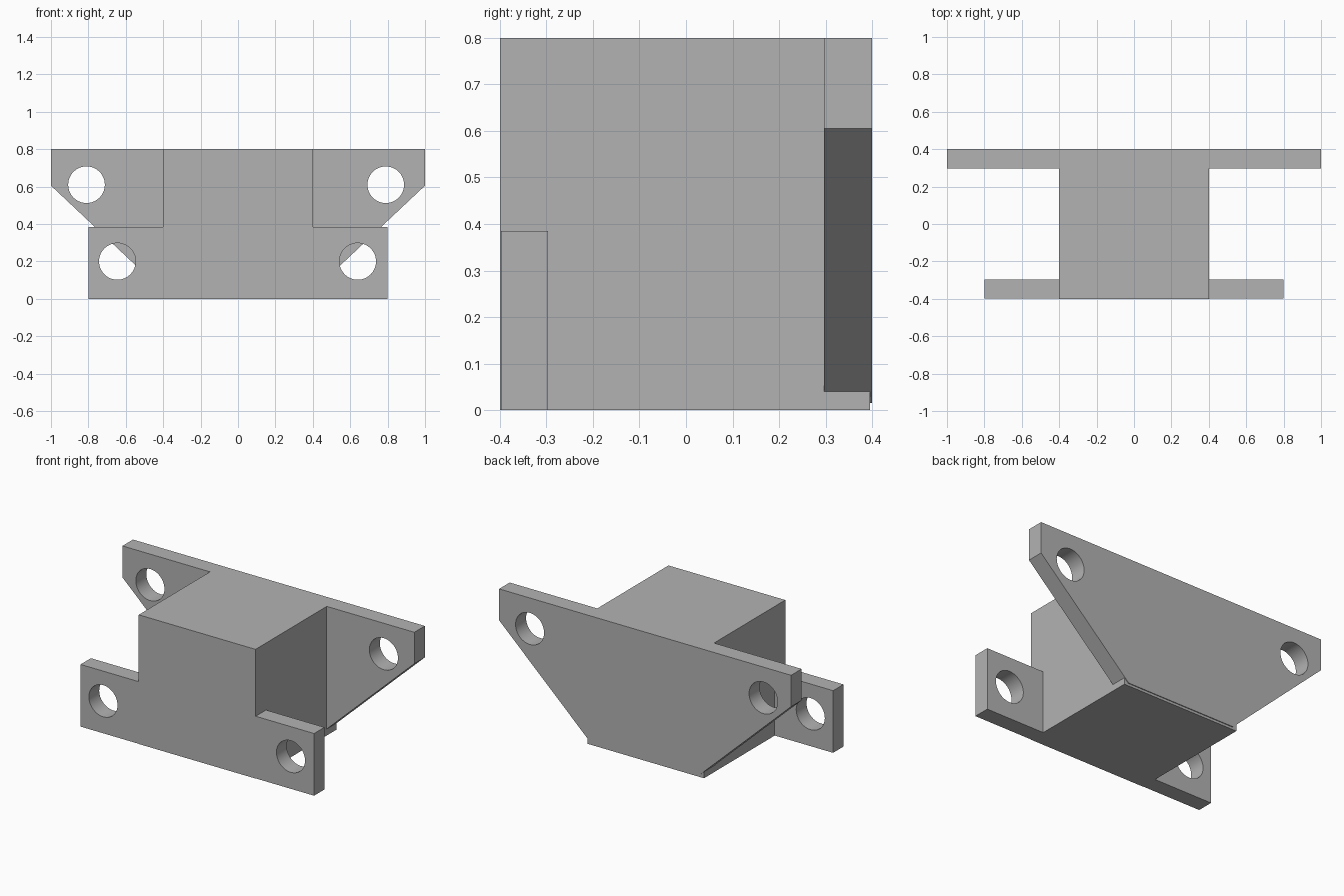
import bpy, bmesh, math

cube = bpy.data.objects.get("Cube")
if cube:
    bpy.data.objects.remove(cube, do_unlink=True)

grey = bpy.data.materials.new("plain grey")
grey.use_nodes = True
colour = (0.45, 0.45, 0.45, 1)
grey.diffuse_color = colour
grey.node_tree.nodes["Principled BSDF"].inputs["Base Color"].default_value = colour


def slab(name, outline, y0, y1):
    """Extrude an x-z outline from y0 to y1."""
    bm = bmesh.new()
    face = bm.faces.new([bm.verts.new((x, y0, z)) for x, z in outline])
    grown = bmesh.ops.extrude_face_region(bm, geom=[face])["geom"]
    moved = [v for v in grown if isinstance(v, bmesh.types.BMVert)]
    bmesh.ops.translate(bm, verts=moved, vec=(0, y1 - y0, 0))
    bmesh.ops.recalc_face_normals(bm, faces=bm.faces)
    mesh = bpy.data.meshes.new(name)
    bm.to_mesh(mesh)
    bm.free()
    mesh.materials.append(grey)
    obj = bpy.data.objects.new(name, mesh)
    bpy.context.collection.objects.link(obj)
    return obj


def mirrored(half):
    """Complete a right-hand outline with its mirror image."""
    return half + [(-x, z) for x, z in reversed(half)]


def circle(cx, cz, r, n=48):
    return [(cx + r * math.cos(math.tau * i / n), cz + r * math.sin(math.tau * i / n))
            for i in range(n)]


def combine(target, tool, operation):
    """Apply a boolean and discard the tool."""
    mod = target.modifiers.new(operation.lower(), "BOOLEAN")
    mod.operation = operation
    mod.solver = "EXACT"
    mod.object = tool
    bpy.ops.object.select_all(action="DESELECT")
    target.select_set(True)
    bpy.context.view_layer.objects.active = target
    bpy.ops.object.modifier_apply(modifier=mod.name)
    bpy.data.objects.remove(tool, do_unlink=True)


# Central block
bracket = slab("mounting_bracket", mirrored([(0.4, 0), (0.4, 0.8)]), -0.4, 0.395)

# Low front flange and tapered rear flange
front = slab("front_flange", mirrored([(0.8, 0), (0.8, 0.385)]), -0.398, -0.297)
rear = slab("rear_flange", mirrored([(0.373, 0.015), (1, 0.605), (1, 0.8)]), 0.297, 0.4)
for flange in (front, rear):
    combine(bracket, flange, "UNION")

# Bolt holes, one pair through each flange
for x, z, y in ((-0.645, 0.2, -0.35), (0.64, 0.2, -0.35),
                (-0.81, 0.61, 0.35), (0.79, 0.61, 0.35)):
    cutter = slab("bolt_hole_cutter", circle(x, z, 0.098), y - 0.1, y + 0.1)
    cutter.hide_render = True
    combine(bracket, cutter, "DIFFERENCE")

bpy.ops.object.shade_smooth_by_angle(angle=math.radians(20))
